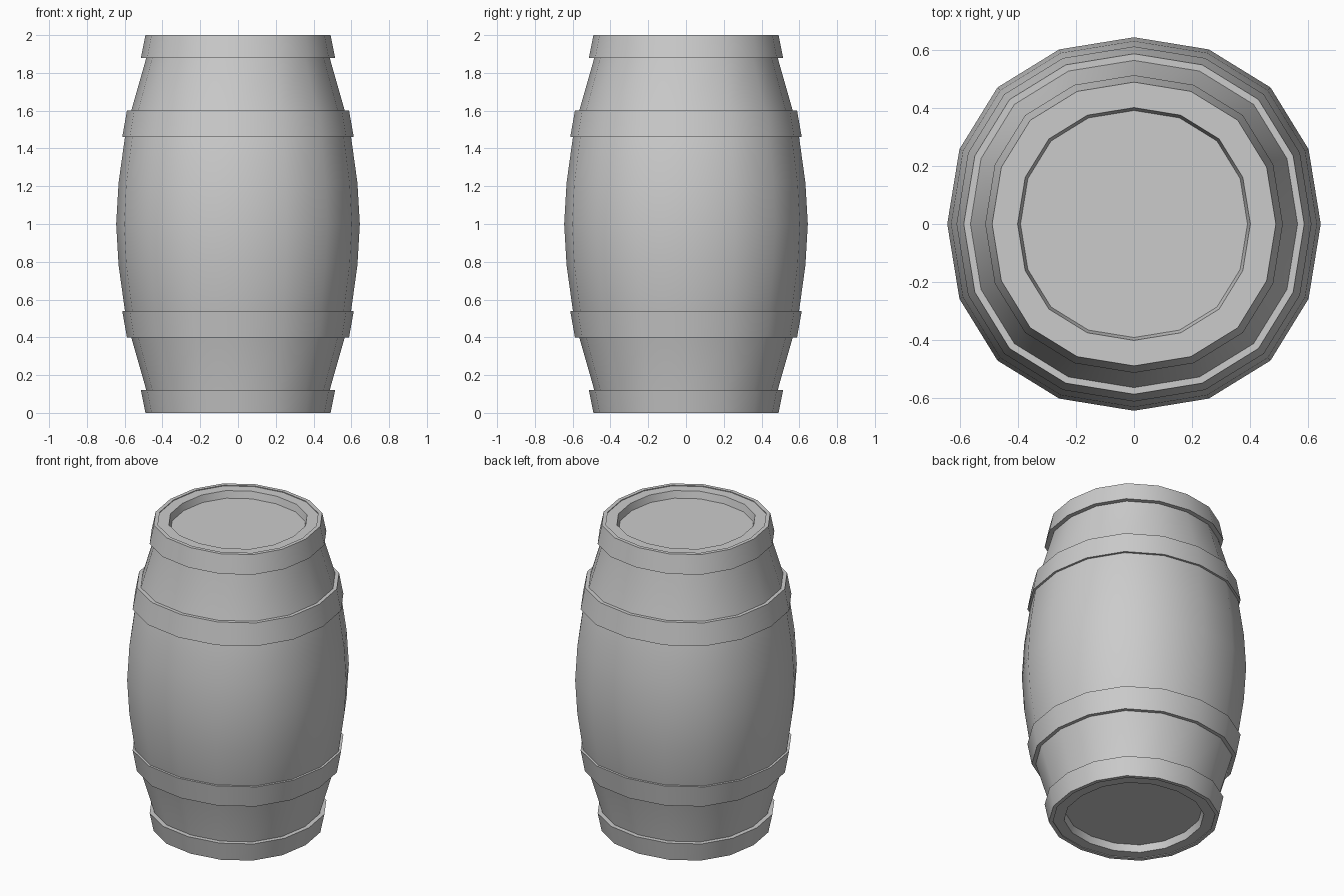
import bpy, bmesh, math

if "Cube" in bpy.data.objects:
    bpy.data.objects.remove(bpy.data.objects["Cube"])

SIDES = 16


def ring_point(r, i):
    # 16 sides, slightly squared towards the diagonals
    a = 2 * math.pi * i / SIDES
    s = r * (1 + 0.034 * math.sin(2 * a) ** 2)
    a += math.radians(0.7) * math.sin(4 * a)
    return s * math.cos(a), s * math.sin(a)


def lathe(name, profile, closed=False, caps=False):
    """Spin (radius, z) points around z; closed joins last to first, caps fills ends."""
    bm = bmesh.new()
    rings = [[bm.verts.new((*ring_point(r, i), z)) for i in range(SIDES)]
             for r, z in profile]
    pairs = list(zip(rings, rings[1:]))
    if closed:
        pairs.append((rings[-1], rings[0]))
    for a, b in pairs:
        for i in range(SIDES):
            j = (i + 1) % SIDES
            bm.faces.new((a[i], a[j], b[j], b[i]))
    if caps:
        bm.faces.new(rings[0])
        bm.faces.new(rings[-1])
    bmesh.ops.recalc_face_normals(bm, faces=bm.faces)
    mesh = bpy.data.meshes.new(name)
    bm.to_mesh(mesh)
    bm.free()
    ob = bpy.data.objects.new(name, mesh)
    bpy.context.collection.objects.link(ob)
    bpy.ops.object.select_all(action='DESELECT')
    ob.select_set(True)
    bpy.context.view_layer.objects.active = ob
    bpy.ops.object.shade_smooth_by_angle(angle=math.radians(30))
    return ob


# Stave body with recessed heads, lower half mirrored about z = 1
half = [(0.392, 0.05), (0.402, 0.005), (0.468, 0.005), (0.484, 0.115),
        (0.565, 0.40), (0.598, 0.535), (0.632, 0.78)]
body = half + [(0.645, 1.0)] + [(r, 2 - z) for r, z in reversed(half)]
lathe("barrel_body", body, caps=True)

# Hoops: (outer, inner) edges from the end side to the middle side
end_hoop = [(0.466, 0.0), (0.490, 0.0), (0.514, 0.12), (0.482, 0.12)]
middle_hoop = [(0.562, 0.40), (0.588, 0.40), (0.613, 0.54), (0.595, 0.54)]
for kind, prof in (("end_hoop", end_hoop), ("middle_hoop", middle_hoop)):
    lathe("lower_" + kind, prof, closed=True)
    lathe("upper_" + kind, [(r, 2 - z) for r, z in prof], closed=True)
